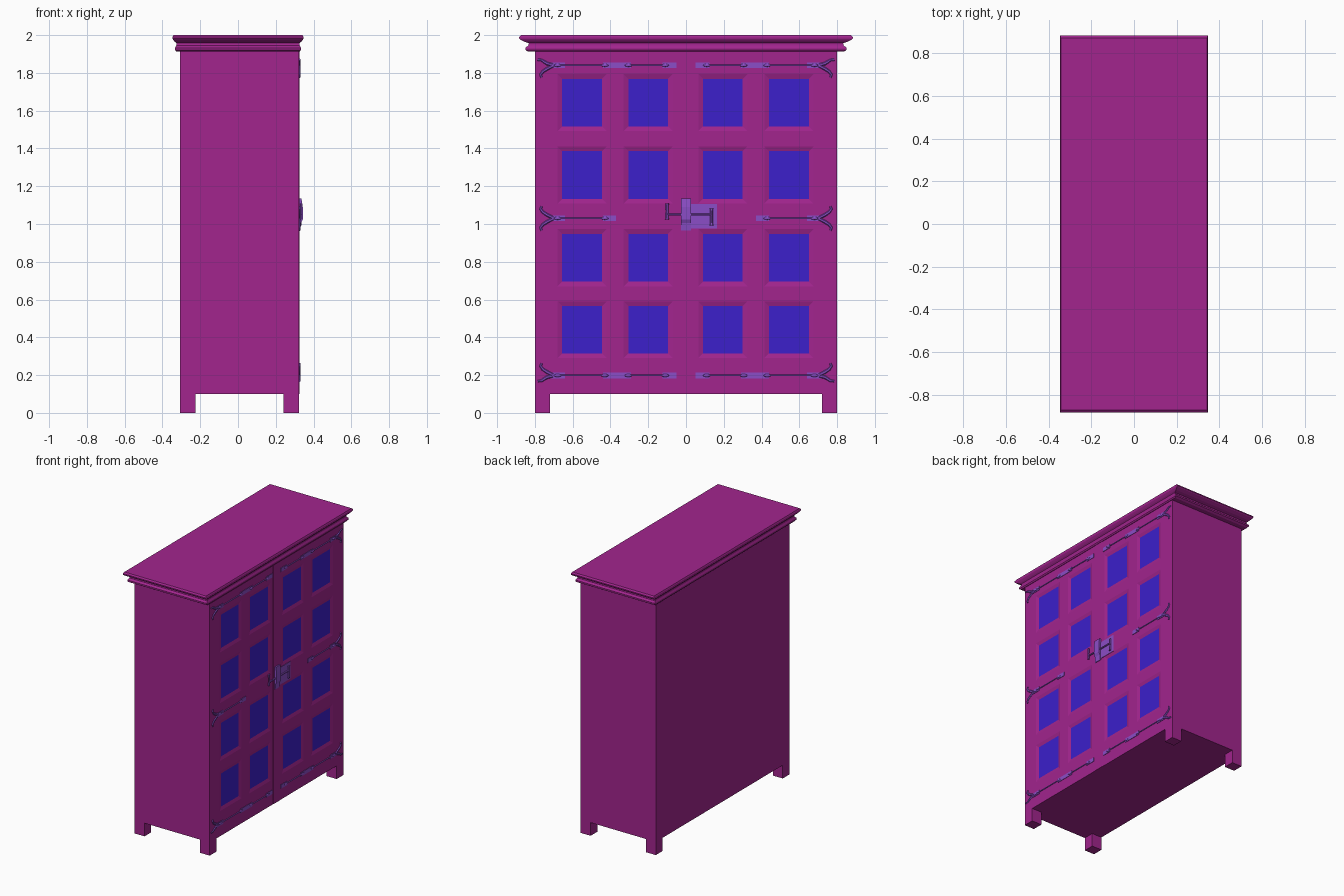
import bpy, bmesh
from math import pi
from mathutils import Matrix, Vector

if "Cube" in bpy.data.objects:
    bpy.data.objects.remove(bpy.data.objects["Cube"])


def material(name, color):
    m = bpy.data.materials.new(name)
    m.diffuse_color = (*color, 1)
    m.use_nodes = True
    m.node_tree.nodes["Principled BSDF"].inputs["Base Color"].default_value = m.diffuse_color
    return m


WOOD = material("wood", (0.36, 0.018, 0.27))
PANEL = material("panel", (0.045, 0.014, 0.60))
IRON = material("iron", (0.26, 0.075, 0.57))
FRONT = 0.323


def add_object(name, bm, *mats, smooth=False):
    bmesh.ops.recalc_face_normals(bm, faces=bm.faces)
    me = bpy.data.meshes.new(name)
    bm.to_mesh(me)
    bm.free()
    for m in mats:
        me.materials.append(m)
    ob = bpy.data.objects.new(name, me)
    bpy.context.collection.objects.link(ob)
    if smooth:
        bpy.ops.object.select_all(action='DESELECT')
        ob.select_set(True)
        bpy.context.view_layer.objects.active = ob
        bpy.ops.object.shade_smooth_by_angle()
    return ob


def box(bm, lo, hi):
    lo, hi = Vector(lo), Vector(hi)
    d = hi - lo
    return bmesh.ops.create_cube(bm, size=1, matrix=Matrix.Translation((lo + hi) / 2) @ Matrix.Diagonal((*d, 1)))


def rod(bm, y0, y1, z, r, x):
    bmesh.ops.create_cone(bm, cap_ends=True, segments=8, radius1=r, radius2=r, depth=abs(y1 - y0),
                          matrix=Matrix.Translation((x, (y0 + y1) / 2, z)) @ Matrix.Rotation(pi / 2, 4, 'X'))


def bead(bm, x, y, z, size):
    bmesh.ops.create_uvsphere(bm, u_segments=10, v_segments=6, radius=1,
                              matrix=Matrix.Translation((x, y, z)) @ Matrix.Diagonal((*size, 1)))


def sweep(bm, pts, radii, flat=0.7, x=FRONT + 0.003):
    # Flattened tube along (y, z) points
    pts = [Vector((0, *p)) for p in pts]
    rings = []
    for i, p in enumerate(pts):
        t = (pts[min(i + 1, len(pts) - 1)] - pts[max(i - 1, 0)]).normalized()
        n = Vector((0, -t.z, t.y))
        ring = []
        for k in range(6):
            v = Matrix.Rotation(k * pi / 3, 2) @ Vector((radii[i], 0))
            ring.append(bm.verts.new(p + n * v.x + Vector((x + v.y * flat, 0, 0))))
        rings.append(ring)
    for a, b in zip(rings, rings[1:]):
        for k in range(6):
            bm.faces.new((a[k], a[(k + 1) % 6], b[(k + 1) % 6], b[k]))
    bm.faces.new(rings[0])
    bm.faces.new(rings[-1])


# Carcass and feet
bm = bmesh.new()
box(bm, (-0.307, -0.80, 0.10), (0.312, 0.80, 1.93))
add_object("carcass", bm, WOOD)
for fx, lx in ((-0.307, "back"), (0.24, "front")):
    for fy, ly in ((-0.80, "left"), (0.72, "right")):
        bm = bmesh.new()
        box(bm, (fx, fy, 0), (fx + 0.083, fy + 0.08, 0.10))
        add_object(f"{lx}_{ly}_foot", bm, WOOD)

# Cornice: stepped profile as (half width in y, z), narrower overhang in x
profile = [(0.80, 1.912), (0.835, 1.912), (0.85, 1.921), (0.85, 1.933), (0.835, 1.945), (0.832, 1.957),
           (0.855, 1.965), (0.878, 1.977), (0.883, 1.983), (0.883, 1.991), (0.872, 2.0)]
bm = bmesh.new()
rings = []
for h, z in profile:
    hx = 0.312 + (h - 0.80) * 0.42
    rings.append([bm.verts.new((sx * hx, sy * h, z)) for sx, sy in ((-1, -1), (1, -1), (1, 1), (-1, 1))])
for a, b in zip(rings, rings[1:]):
    for k in range(4):
        bm.faces.new((a[k], a[(k + 1) % 4], b[(k + 1) % 4], b[k]))
bm.faces.new(rings[0])
bm.faces.new(rings[-1])
add_object("cornice", bm, WOOD)

# Doors: gridded front with sixteen shallow bevelled panels
rows = [(0.325, 0.555), (0.705, 0.938), (1.143, 1.375), (1.527, 1.758)]
M = 0.035
for name, y_lo, y_hi, cols in (("left_door", -0.80, 0.0, (-0.55, -0.20)),
                               ("right_door", 0.0, 0.80, (0.195, 0.545))):
    ys = [y_lo] + [c + s * (0.095 + M) for c in cols for s in (-1, 1)] + [y_hi]
    zs = [0.10] + [v for a, b in rows for v in (a - M, b + M)] + [1.915]
    bm = bmesh.new()
    grid = [[bm.verts.new((FRONT, y, z)) for z in zs] for y in ys]
    cells = []
    for i in range(len(ys) - 1):
        for j in range(len(zs) - 1):
            f = bm.faces.new((grid[i][j], grid[i + 1][j], grid[i + 1][j + 1], grid[i][j + 1]))
            if i % 2 and j % 2:
                cells.append(f)
    bm.normal_update()
    edges = [e for e in bm.edges if e.is_boundary]
    ext = bmesh.ops.extrude_edge_only(bm, edges=edges)["geom"]
    for v in ext:
        if isinstance(v, bmesh.types.BMVert):
            v.co.x = 0.308
    bmesh.ops.inset_individual(bm, faces=cells, thickness=M, depth=0)
    for f in cells:
        f.material_index = 1
        for v in f.verts:
            v.co.x = FRONT - 0.007
    add_object(name, bm, WOOD, PANEL)

# Centre batten covering the door joint
bm = bmesh.new()
box(bm, (0.315, -0.04, 0.10), (FRONT + 0.002, 0.04, 1.915))
add_object("centre_batten", bm, WOOD)

# Strap hinges with forked outer ends
LONG = dict(plates=[(0.64, 0.715), (0.29, 0.44), (0.05, 0.125)], rods=[(0.43, 0.67), (0.11, 0.31)],
            beads=[0.68, 0.43, 0.305, 0.11])
SHORT = dict(plates=[(0.64, 0.715), (0.37, 0.44)], rods=[(0.43, 0.67)], beads=[0.68, 0.43])
wide = [(0.764, 0.064), (0.770, 0.050), (0.758, 0.033), (0.735, 0.018), (0.705, 0.003)]
short = [(0.785, 0.030), (0.765, 0.028), (0.750, 0.018), (0.735, 0.009), (0.705, 0.002)]
RAD = [0.006, 0.007, 0.008, 0.009, 0.008]


def hinge(name, z, side, layout, up, down):
    bm = bmesh.new()
    for a, b in layout["plates"]:
        y0, y1 = sorted((side * a, side * b))
        box(bm, (FRONT - 0.004, y0, z - 0.015), (FRONT + 0.003, y1, z + 0.015))
    for a, b in layout["rods"]:
        rod(bm, side * a, side * b, z, 0.004, FRONT + 0.003)
    for b in layout["beads"]:
        bead(bm, FRONT + 0.003, side * b, z, (0.006, 0.020, 0.008))
    for arm, s in ((up, 1), (down, -1)):
        sweep(bm, [(side * y, z + s * dz) for y, dz in arm], RAD)
    add_object(name, bm, IRON, smooth=True)


for side, label in ((-1, "left"), (1, "right")):
    hinge(f"top_{label}_hinge", 1.84, side, LONG, short, wide)
    hinge(f"middle_{label}_hinge", 1.03, side, SHORT, wide, wide)
    hinge(f"bottom_{label}_hinge", 0.198, side, LONG, wide, short)

# Lock: back plate, faceted keeper and sliding bolt with crossbars
bm = bmesh.new()
box(bm, (FRONT - 0.004, 0.02, 0.976), (FRONT + 0.003, 0.165, 1.106))
add_object("lock_plate", bm, IRON)

bm = bmesh.new()
side_profile = [(0.318, 0.965), (0.330, 0.965), (0.334, 1.005), (0.343, 1.025), (0.343, 1.09), (0.336, 1.135),
                (0.318, 1.135)]
f = bm.faces.new([bm.verts.new((x, -0.027, z)) for x, z in side_profile])
ext = bmesh.ops.extrude_face_region(bm, geom=[f])["geom"]
bmesh.ops.translate(bm, verts=[v for v in ext if isinstance(v, bmesh.types.BMVert)], vec=(0, 0.054, 0))
add_object("lock_keeper", bm, IRON)

bm = bmesh.new()
rod(bm, -0.10, 0.135, 1.05, 0.006, FRONT + 0.009)
for y, z0, z1 in ((-0.10, 1.025, 1.108), (0.135, 0.993, 1.083)):
    sweep(bm, [(y, z0), (y, z0 + 0.01), (y, (z0 + z1) / 2), (y, z1 - 0.01), (y, z1)],
          [0.010, 0.008, 0.007, 0.008, 0.010], x=FRONT + 0.008)
add_object("lock_bolt", bm, IRON, smooth=True)
